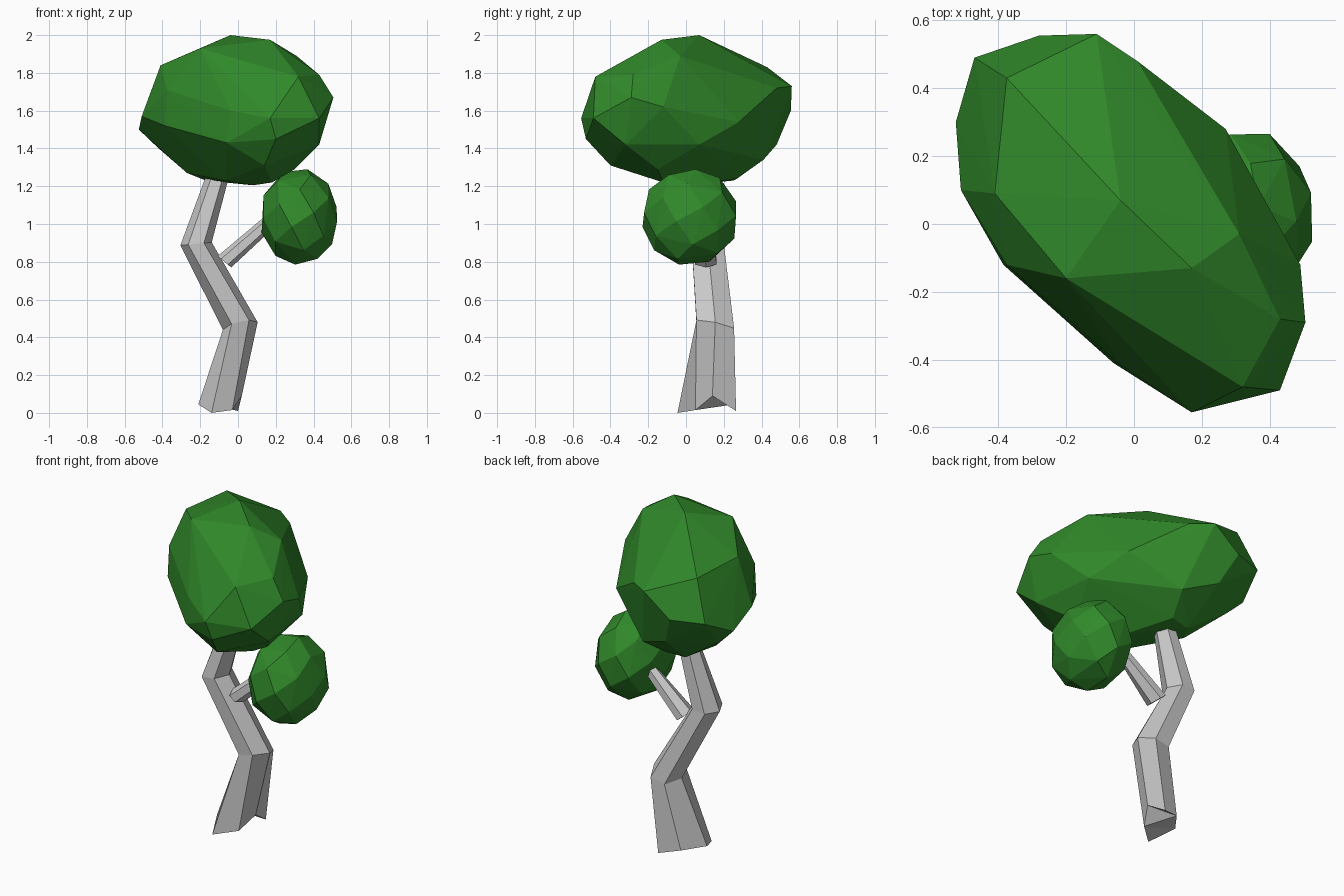
import bpy, bmesh
from math import sin, cos, tau, sqrt
from mathutils import Vector

if "Cube" in bpy.data.objects:
    bpy.data.objects.remove(bpy.data.objects["Cube"])

green = bpy.data.materials.new("leaf_green")
green.diffuse_color = (0.03, 0.25, 0.023, 1)
green.use_nodes = True
green.node_tree.nodes["Principled BSDF"].inputs["Base Color"].default_value = green.diffuse_color


def finish(bm, name, mat=None):
    bmesh.ops.recalc_face_normals(bm, faces=bm.faces)
    me = bpy.data.meshes.new(name)
    bm.to_mesh(me)
    bm.free()
    if mat:
        me.materials.append(mat)
    ob = bpy.data.objects.new(name, me)
    bpy.context.collection.objects.link(ob)
    return ob


def hull(points, name):
    bm = bmesh.new()
    for p in points:
        bm.verts.new(p)
    bmesh.ops.convex_hull(bm, input=bm.verts[:])
    loose = [v for v in bm.verts if not v.link_faces]
    bmesh.ops.delete(bm, geom=loose, context='VERTS')
    return finish(bm, name, green)


def ring(center, u, v, sides=6):
    c, u, v = Vector(center), Vector(u), Vector(v)
    return [c - u * cos(tau * i / sides) - v * sin(tau * i / sides)
            for i in range(sides)]


def loft(rings, name):
    bm = bmesh.new()
    loops = [[bm.verts.new(p) for p in r] for r in rings]
    for a, b in zip(loops, loops[1:]):
        n = len(a)
        for i in range(n):
            j = (i + 1) % n
            bm.faces.new((a[i], a[j], b[j], b[i]))
    bm.faces.new(loops[0])
    bm.faces.new(loops[-1])
    bmesh.ops.triangulate(bm, faces=[f for f in bm.faces if len(f.verts) > 4])
    return finish(bm, name)


# Crooked trunk with an uneven foot
foot = [(-.21, .10, .045), (-.14, -.045, 0), (-.03, .05, .015),
        (.02, .14, .09), (.0, .265, .01), (-.12, .22, .04)]
loft([foot,
      ring((.012, .155, .46), (.092, 0, .02), (0, .115, -.025)),
      ring((-.222, .115, .895), (.083, 0, .008), (0, .098, 0)),
      ring((-.1, .13, 1.28), (.06, 0, 0), (0, .06, 0))], "trunk")

# Side branch reaching into the small leaf ball
loft([ring((-.072, .105, .80), (.036, 0, -.03), (0, .066, 0)),
      ring((.20, .10, 1.04), (.025, 0, -.027), (0, .03, 0))], "branch")

# Large faceted crown: hull of a few loops, top to bottom
top = [(-.04, .07, 2), (.17, -.13, 1.975), (.31, -.03, 1.89),
       (-.375, .43, 1.83), (-.41, .09, 1.84), (-.2, -.16, 1.93),
       (.32, -.48, 1.78), (.43, -.28, 1.79)]
rim = [(-.47, .49, 1.6), (-.28, .555, 1.6), (-.11, .56, 1.73),
       (.01, .48, 1.72), (.27, .28, 1.54), (.49, -.12, 1.62),
       (.505, -.29, 1.67), (.43, -.49, 1.56), (.17, -.555, 1.56),
       (-.06, -.41, 1.43), (-.04, -.415, 1.6), (-.385, -.12, 1.52),
       (-.375, -.12, 1.71), (-.51, .1, 1.57), (-.525, .3, 1.5)]
under = [(.38, .07, 1.42), (.43, -.32, 1.42), (.2, -.53, 1.45),
         (.14, -.4, 1.31), (-.42, .3, 1.40), (-.2, .48, 1.42),
         (0, .41, 1.34), (.3, -.15, 1.29)]
base = [(.08, 0, 1.205), (.18, -.12, 1.22), (-.17, .25, 1.23),
        (-.27, .1, 1.27), (-.05, .27, 1.24), (-.07, -.12, 1.23)]
hull(top + rim + under + base, "large_crown")

# Small faceted leaf ball: spiral of points on an ellipsoid
count = 34
pts = []
for i in range(count):
    h = 1 - 2 * (i + .5) / count
    r, a = sqrt(1 - h * h), 2.39996 * i + .5
    pts.append((r * cos(a), r * sin(a), h))
lo = [min(p[k] for p in pts) for k in range(3)]
hi = [max(p[k] for p in pts) for k in range(3)]
box_lo, box_hi = (.125, -.23, .785), (.525, .265, 1.29)
pts = [[box_lo[k] + (p[k] - lo[k]) / (hi[k] - lo[k]) * (box_hi[k] - box_lo[k])
        for k in range(3)] for p in pts]
hull(pts, "small_crown")
